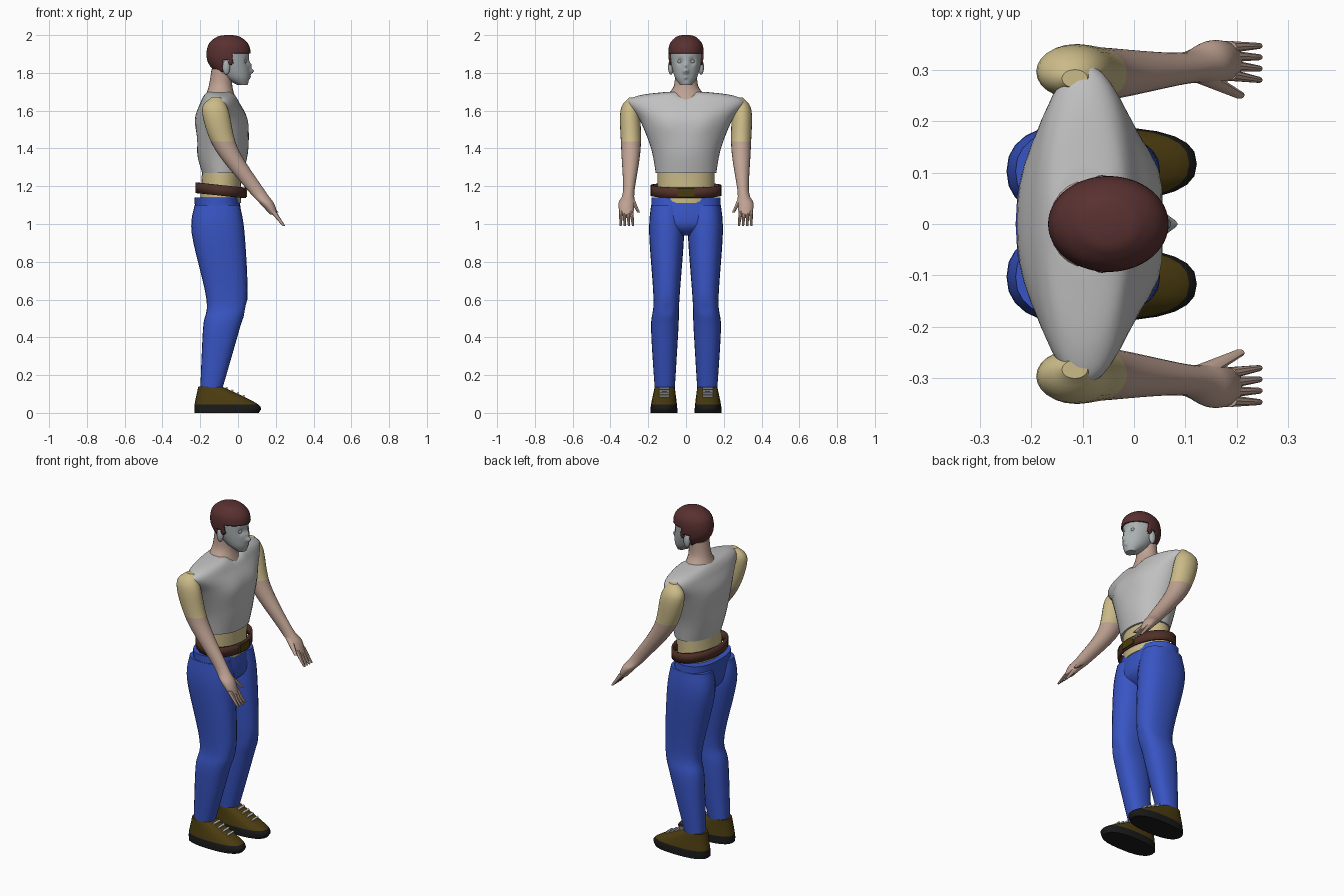
import bpy, bmesh, math
from mathutils import Vector, Matrix

start_cube = bpy.data.objects.get("Cube")
if start_cube:
    bpy.data.objects.remove(start_cube, do_unlink=True)

parts = []


def material(name, red, green, blue):
    mat = bpy.data.materials.new(name)
    mat.use_nodes = True
    colour = (red, green, blue, 1)
    mat.diffuse_color = colour
    shader = next(node for node in mat.node_tree.nodes if node.type == 'BSDF_PRINCIPLED')
    shader.inputs["Base Color"].default_value = colour
    return mat


hair_maroon = material("hair maroon", red=.1, green=.03, blue=.03)
face_grey = material("face grey", red=.4, green=.43, blue=.44)
shirt_grey = material("shirt grey", red=.53, green=.53, blue=.53)
skin_pink = material("skin pink", red=.52, green=.36, blue=.29)
skin_tan = material("skin tan", red=.6, green=.5, blue=.25)
trouser_blue = material("trouser blue", red=.04, green=.09, blue=.55)
belt_brown = material("belt brown", red=.08, green=.03, blue=.02)
shoe_olive = material("shoe olive", red=.07, green=.045, blue=.005)
sole_black = material("sole black", red=.01, green=.01, blue=.01)


def finish(name, bm, *materials):
    """Turn a bmesh into a named, coloured object."""
    bmesh.ops.recalc_face_normals(bm, faces=bm.faces)
    mesh = bpy.data.meshes.new(name)
    bm.to_mesh(mesh)
    bm.free()
    for mat in materials:
        mesh.materials.append(mat)
    obj = bpy.data.objects.new(name, mesh)
    bpy.context.collection.objects.link(obj)
    parts.append(obj)
    return obj


def body_ring(z, back, front, half):
    """Section centred on the body's midline."""
    return Vector((z, back, front, -half, half))


def limb_ring(z, back, front, inner, outer):
    """Section of a limb beside the midline."""
    return Vector((z, back, front, inner, outer))


def smooth_rings(rings, steps):
    """Blend between neighbouring sections along a smooth curve."""
    last = len(rings) - 1
    for i, (low, high) in enumerate(zip(rings, rings[1:])):
        leave = (high - rings[max(i - 1, 0)]) / 2
        arrive = (rings[min(i + 2, last)] - low) / 2
        for step in range(steps):
            t = step / steps
            straight = low.lerp(high, t)
            bend = (leave - high + low) * (1 - t) - (arrive - high + low) * t
            yield straight + bend * t * (1 - t)
    yield rings[last]


def loft(name, mat, rings, side=1, sides=24, steps=6, power=2, capped=True):
    """Skin a row of rounded sections."""
    bm = bmesh.new()
    loops = []
    for z, back, front, inner, outer in smooth_rings(rings, steps):
        loop = []
        for k in range(sides):
            angle = math.tau * k / sides
            along, across = (math.copysign(abs(wave) ** (2 / power), wave)
                             for wave in (math.cos(angle), math.sin(angle)))
            x = (back + front + along * (front - back)) / 2
            y = (inner + outer + across * (outer - inner)) / 2
            loop.append(bm.verts.new((x, side * y, z)))
        loops.append(loop)
    for low, high in zip(loops, loops[1:]):
        for k in range(sides):
            bm.faces.new((low[k - 1], low[k], high[k], high[k - 1]))
    if capped:
        bm.faces.new(loops[0])
        bm.faces.new(loops[-1])
    return finish(name, bm, mat)


def ball(name, mat, centre, size):
    bm = bmesh.new()
    matrix = Matrix.Translation(centre) @ Matrix.Diagonal((*size, 1))
    bmesh.ops.create_uvsphere(bm, u_segments=16, v_segments=10, radius=1, matrix=matrix)
    return finish(name, bm, mat)


def plate(name, mat, centre, size, tilt=0):
    bm = bmesh.new()
    matrix = Matrix.Translation(centre) @ Matrix.Rotation(tilt, 4, 'Y') @ Matrix.Diagonal((*size, 1))
    bmesh.ops.create_cube(bm, size=1, matrix=matrix)
    return finish(name, bm, mat)


def push(obj, centre, radius, offset):
    """Sculpt a soft bump or dent."""
    for vert in obj.data.vertices:
        distance = (vert.co - Vector(centre)).length / radius
        vert.co += Vector(offset) * math.exp(-distance * distance)


def colour_below(obj, mat, height):
    """Give the faces under a height another material."""
    obj.data.materials.append(mat)
    for face in obj.data.polygons:
        face.material_index = int(face.center.z < height)


def thicken(obj, thickness, offset):
    mod = obj.modifiers.new("thickness", 'SOLIDIFY')
    mod.thickness = thickness
    mod.offset = offset


# Head and hair share one skull form
skull = [body_ring(z=1.735, back=0, front=.05, half=.03),
         body_ring(z=1.78, back=-.08, front=.063, half=.06),
         body_ring(z=1.86, back=-.15, front=.06, half=.08),
         body_ring(z=1.94, back=-.15, front=.05, half=.08),
         body_ring(z=1.98, back=-.11, front=.01, half=.05),
         body_ring(z=1.99, back=-.07, front=-.03, half=.02)]
head = loft("head", face_grey, skull, sides=72, steps=10)
hair = loft("hair", hair_maroon, skull, sides=72, steps=10)


def under_hairline(face):
    """Forehead, sideburns, ears and nape, from front to back."""
    x, y, z = face.calc_center_median()
    if x > -.03:
        return z < 1.9
    if x > -.05:
        return z < 1.84
    return z < (1.87 if x > -.08 else 1.8)


trim = bmesh.new()
trim.from_mesh(hair.data)
bmesh.ops.delete(trim, geom=[face for face in trim.faces if under_hairline(face)], context='FACES')
trim.to_mesh(hair.data)
trim.free()
thicken(hair, thickness=.01, offset=1)

# Nose, mouth, eye sockets and ears
push(head, centre=(.065, 0, 1.81), radius=.015, offset=(.022, 0, 0))
push(head, centre=(.06, 0, 1.84), radius=.012, offset=(.012, 0, 0))
push(head, centre=(.065, 0, 1.775), radius=.01, offset=(.006, 0, 0))
push(head, centre=(.065, 0, 1.76), radius=.01, offset=(-.006, 0, 0))
for side, label in ((1, "left"), (-1, "right")):
    push(head, centre=(.05, side * .033, 1.86), radius=.016, offset=(-.014, 0, 0))
    ball(label + "_eye", face_grey, centre=(.036, side * .033, 1.86), size=(.01, .012, .01))
    ball(label + "_ear", face_grey, centre=(-.062, side * .08, 1.83), size=(.02, .015, .04))

# Neck, shirt and waist
loft("neck", skin_pink, [body_ring(z=1.66, back=-.18, front=-.01, half=.12),
                         body_ring(z=1.73, back=-.155, front=-.03, half=.065),
                         body_ring(z=1.82, back=-.14, front=-.03, half=.06)])
shirt = loft("shirt", shirt_grey, [body_ring(z=1.27, back=-.19, front=.03, half=.16),
                                   body_ring(z=1.4, back=-.225, front=.055, half=.185),
                                   body_ring(z=1.55, back=-.23, front=.05, half=.245),
                                   body_ring(z=1.64, back=-.2, front=.01, half=.31),
                                   body_ring(z=1.68, back=-.18, front=-.01, half=.25),
                                   body_ring(z=1.7, back=-.16, front=-.03, half=.1)], sides=40)
push(shirt, centre=(-.02, 0, 1.7), radius=.04, offset=(-.01, 0, -.025))
push(shirt, centre=(-.23, 0, 1.45), radius=.07, offset=(.015, 0, 0))
for side in (1, -1):
    push(shirt, centre=(.04, side * .1, 1.53), radius=.06, offset=(.01, 0, 0))
waist = loft("waist", skin_tan, [body_ring(z=1.11, back=-.2, front=.015, half=.15),
                                 body_ring(z=1.29, back=-.19, front=.02, half=.15)])
push(waist, centre=(.02, 0, 1.225), radius=.015, offset=(-.012, 0, 0))

# Belt, sloping down towards the front
belt = loft("belt", belt_brown, [body_ring(z, back=-.225, front=.043, half=.188)
                                 for z in (1.15, 1.206)], steps=1, capped=False)
for vert in belt.data.vertices:
    vert.co.z -= (vert.co.x + .09) / 10
thicken(belt, thickness=.012, offset=-1)
plate("buckle", shoe_olive, centre=(.042, 0, 1.165), size=(.009, .09, .045))

# Trouser seat
loft("trouser_seat", trouser_blue, [body_ring(z=.94, back=-.17, front=-.03, half=.05),
                                    body_ring(z=1, back=-.22, front=.02, half=.17),
                                    body_ring(z=1.14, back=-.23, front=.005, half=.183)], power=2.4)

for side, label in ((1, "left"), (-1, "right")):
    # Trouser leg with a crease at the knee
    leg = loft(label + "_trouser_leg", trouser_blue, [
        limb_ring(z=1.1, back=-.23, front=.01, inner=.02, outer=.185),
        limb_ring(z=.95, back=-.245, front=.035, inner=.01, outer=.195),
        limb_ring(z=.6, back=-.167, front=.05, inner=.035, outer=.172),
        limb_ring(z=.45, back=-.185, front=.01, inner=.04, outer=.185),
        limb_ring(z=.12, back=-.2, front=-.085, inner=.06, outer=.165)], side, power=2.3)
    push(leg, centre=(.05, side * .1, .55), radius=.03, offset=(-.012, 0, 0))

    # Laced shoe with a dark sole
    shoe = loft(label + "_shoe", shoe_olive, [
        limb_ring(z=0, back=-.23, front=.11, inner=.045, outer=.188),
        limb_ring(z=.045, back=-.23, front=.107, inner=.048, outer=.185),
        limb_ring(z=.14, back=-.21, front=-.085, inner=.06, outer=.165)], side, power=2.5)
    colour_below(shoe, sole_black, height=.04)
    for i in range(4):
        plate(f"{label}_lace_{i + 1}", shirt_grey, centre=(.03 - i * .03, side * .115, .09 + i * .014),
              size=(.011, .055, .009), tilt=.4)

    # Arm, tan above the elbow and pink down to the palm
    arm = loft(label + "_arm", skin_tan, [
        limb_ring(z=1.67, back=-.14, front=-.09, inner=.265, outer=.3),
        limb_ring(z=1.6, back=-.19, front=-.05, inner=.245, outer=.347),
        limb_ring(z=1.4, back=-.125, front=0, inner=.24, outer=.343),
        limb_ring(z=1.18, back=.05, front=.14, inner=.272, outer=.333),
        limb_ring(z=1.11, back=.115, front=.19, inner=.272, outer=.357),
        limb_ring(z=1.05, back=.17, front=.21, inner=.28, outer=.35)], side)
    colour_below(arm, skin_pink, height=1.45)

    # Spread fingers and thumb
    for i in range(4):
        root, tip = .29 + i * .018, .28 + i * .022
        loft(f"{label}_finger_{i + 1}", skin_pink, [
            limb_ring(z=1.07, back=.165, front=.2, inner=root - .012, outer=root + .012),
            limb_ring(z=.99, back=.235, front=.25, inner=tip - .006, outer=tip + .006)], side, sides=10)
    loft(label + "_thumb", skin_pink, [
        limb_ring(z=1.14, back=.1, front=.15, inner=.275, outer=.305),
        limb_ring(z=1.06, back=.195, front=.215, inner=.243, outer=.258)], side, sides=10)

# Smooth shading with sharp creases kept
bpy.ops.object.select_all(action='DESELECT')
for obj in parts:
    obj.select_set(True)
bpy.context.view_layer.objects.active = head
bpy.ops.object.shade_smooth_by_angle(angle=math.radians(35))
